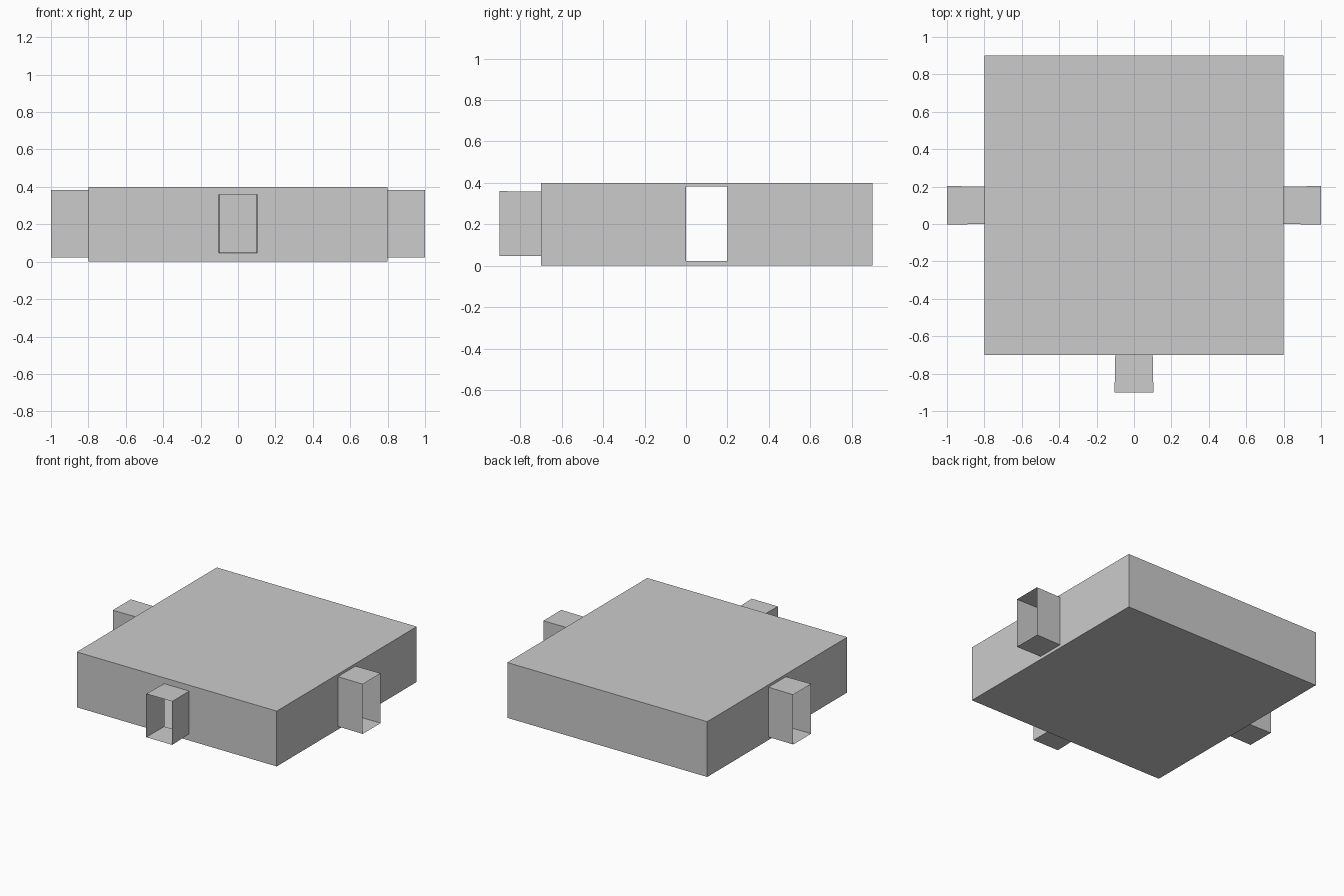
import bpy

if "Cube" in bpy.data.objects:
    bpy.data.objects.remove(bpy.data.objects["Cube"])

# Room extents
X, Y0, Y1, H = 0.8, -0.7, 0.9, 0.4


def make(name, verts, faces):
    mesh = bpy.data.meshes.new(name)
    mesh.from_pydata(verts, [], faces)
    obj = bpy.data.objects.new(name, mesh)
    bpy.context.collection.objects.link(obj)
    return obj


def rect(place, a0, a1, z0, z1):
    """Four corners of an upright rectangle; place maps (a, z) to 3D."""
    return [place(a, z) for a, z in ((a0, z0), (a1, z0), (a1, z1), (a0, z1))]


def ring(flip):
    """Four quads joining corner loop 0-3 to corner loop 4-7."""
    faces = [(i, (i + 1) % 4, (i + 1) % 4 + 4, i + 4) for i in range(4)]
    return [f[::-1] for f in faces] if flip else faces


def wall_with_passage(name, place, span, door, mouth, flip=False):
    # Wall framing the doorway, then an open-ended passage leading outwards
    outer = rect(lambda a, z: place(a, z, 0), *span, 0, H)
    inner = rect(lambda a, z: place(a, z, 0), *door)
    end = rect(lambda a, z: place(a, z, 0.2), *mouth)
    make(name + "_wall", outer + inner, ring(flip))
    make(name + "_passage", inner + end, ring(flip))


# Side walls with see-through passages
for name, s in (("right", 1), ("left", -1)):
    wall_with_passage(name, lambda a, z, d: (s * (X + d), a, z), (Y0, Y1),
                      (0.0, 0.2, 0.022, 0.382), (-0.003, 0.203, 0.022, 0.382),
                      flip=s < 0)

# Front wall with a smaller passage
wall_with_passage("front", lambda a, z, d: (a, Y0 - d, z), (-X, X),
                  (-0.1, 0.1, 0.048, 0.358), (-0.104, 0.104, 0.046, 0.36))

# Plain floor, ceiling and back wall
slab = [(-X, Y0), (X, Y0), (X, Y1), (-X, Y1)]
make("floor", [(x, y, 0) for x, y in slab], [(3, 2, 1, 0)])
make("ceiling", [(x, y, H) for x, y in slab], [(0, 1, 2, 3)])
make("back_wall", rect(lambda a, z: (a, Y1, z), -X, X, 0, H), [(3, 2, 1, 0)])
